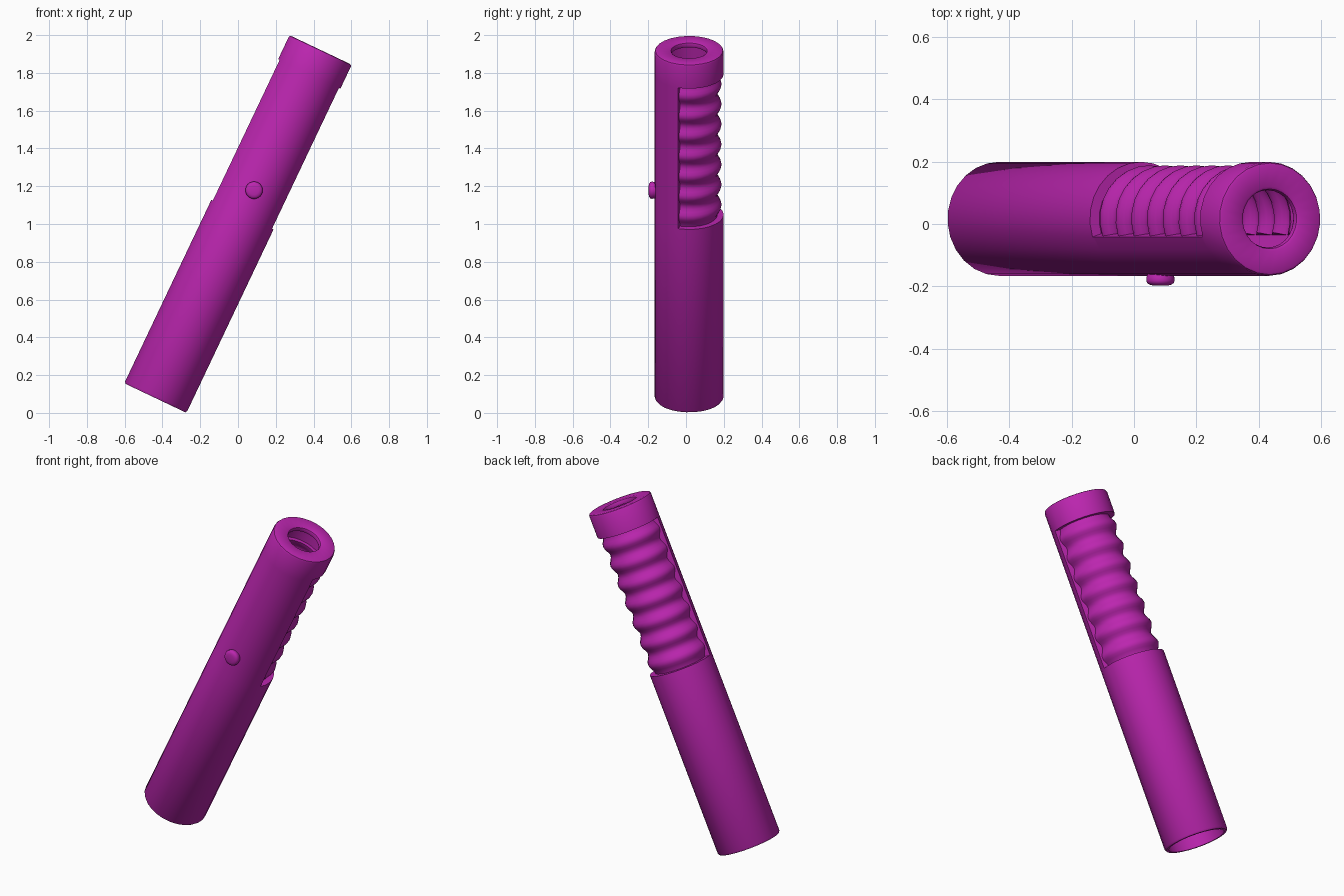
import bpy, bmesh, math
from mathutils import Matrix, Vector

if "Cube" in bpy.data.objects:
    bpy.data.objects.remove(bpy.data.objects["Cube"])

TILT = math.radians(25.4)
BASE = Vector((-0.4375, 0.0165, 0.0785))
R, INNER, LENGTH = 0.183, 0.162, 2.04
CUT_LO, CUT_HI, RIBS = 1.075, 1.90, 7
PLACE = Matrix.Translation(BASE) @ Matrix.Rotation(TILT, 4, 'Y')

purple = bpy.data.materials.new("purple")
purple.diffuse_color = (0.50, 0.019, 0.43, 1)
purple.use_nodes = True
purple.node_tree.nodes["Principled BSDF"].inputs["Base Color"].default_value = purple.diffuse_color


def finish(name, bm):
    bmesh.ops.recalc_face_normals(bm, faces=bm.faces)
    mesh = bpy.data.meshes.new(name)
    bm.to_mesh(mesh)
    bm.free()
    mesh.materials.append(purple)
    obj = bpy.data.objects.new(name, mesh)
    bpy.context.collection.objects.link(obj)
    obj.matrix_world = PLACE
    bpy.ops.object.select_all(action='DESELECT')
    obj.select_set(True)
    bpy.context.view_layer.objects.active = obj
    bpy.ops.object.shade_smooth_by_angle(angle=math.radians(40))
    return obj


def loft(bm, rows, wrap_rows):
    """Skin closed rows of points."""
    grid = [[bm.verts.new(p) for p in row] for row in rows]
    n = len(grid)
    for i in range(n if wrap_rows else n - 1):
        a, b = grid[i], grid[(i + 1) % n]
        for j in range(len(a)):
            k = (j + 1) % len(a)
            bm.faces.new((a[j], a[k], b[k], b[j]))
    return grid


# Profile as (plain radius, ribbed radius, distance along the axis)
steps = RIBS * 8
ribs = []
for i in range(steps + 1):
    u = i / steps
    ribs.append((0.161 - 0.011 * math.cos(2 * math.pi * RIBS * u),
                 CUT_LO + (CUT_HI - CUT_LO) * u))


def plain(r, t):
    return (r, r, t)


profile = [plain(INNER, 0), plain(0.176, 0), plain(R, 0.01), plain(R, CUT_LO)]
profile += [(R, r, t) for r, t in ribs]
profile += [plain(R, CUT_HI), plain(R, LENGTH - 0.012), plain(0.179, LENGTH - 0.003),
            plain(0.172, LENGTH), plain(0.104, LENGTH), plain(0.096, LENGTH - 0.005),
            plain(0.092, LENGTH - 0.02), plain(0.096, LENGTH - 0.03),
            plain(INNER, LENGTH - 0.035), plain(INNER, CUT_HI)]
profile += [(INNER, r - 0.01, t) for r, t in reversed(ribs)]
profile += [plain(INNER, CUT_LO - 0.01)]

# Angles: ribbed back sector, then plain front sector, sharing the two cut edges
edge = -math.asin(0.058 / R)
back = [(edge + (math.pi - 2 * edge) * i / 16, True) for i in range(17)]
front = [(math.pi - edge + (math.pi + 2 * edge) * i / 10, False) for i in range(11)]

# Hollow handle with ribbed grip
rows = []
for r_plain, r_rib, t in profile:
    row = []
    for a, ribbed in back + front:
        r = r_rib if ribbed else r_plain
        row.append((r * math.cos(a), r * math.sin(a), t))
    rows.append(row)
bm = bmesh.new()
loft(bm, rows, True)
bmesh.ops.remove_doubles(bm, verts=bm.verts, dist=0.0001)
bmesh.ops.dissolve_degenerate(bm, dist=0.0001, edges=bm.edges)
finish("handle", bm)

# Round push button on the front
bm = bmesh.new()
rows = []
for r, y in ((0.040, -0.170), (0.045, -0.188), (0.046, -0.198), (0.043, -0.206),
             (0.036, -0.211), (0.024, -0.214)):
    rows.append([(r * math.cos(2 * math.pi * i / 20), y,
                  1.218 + r * math.sin(2 * math.pi * i / 20)) for i in range(20)])
grid = loft(bm, rows, False)
bm.faces.new(grid[0])
bm.faces.new(grid[-1])
finish("push_button", bm)
